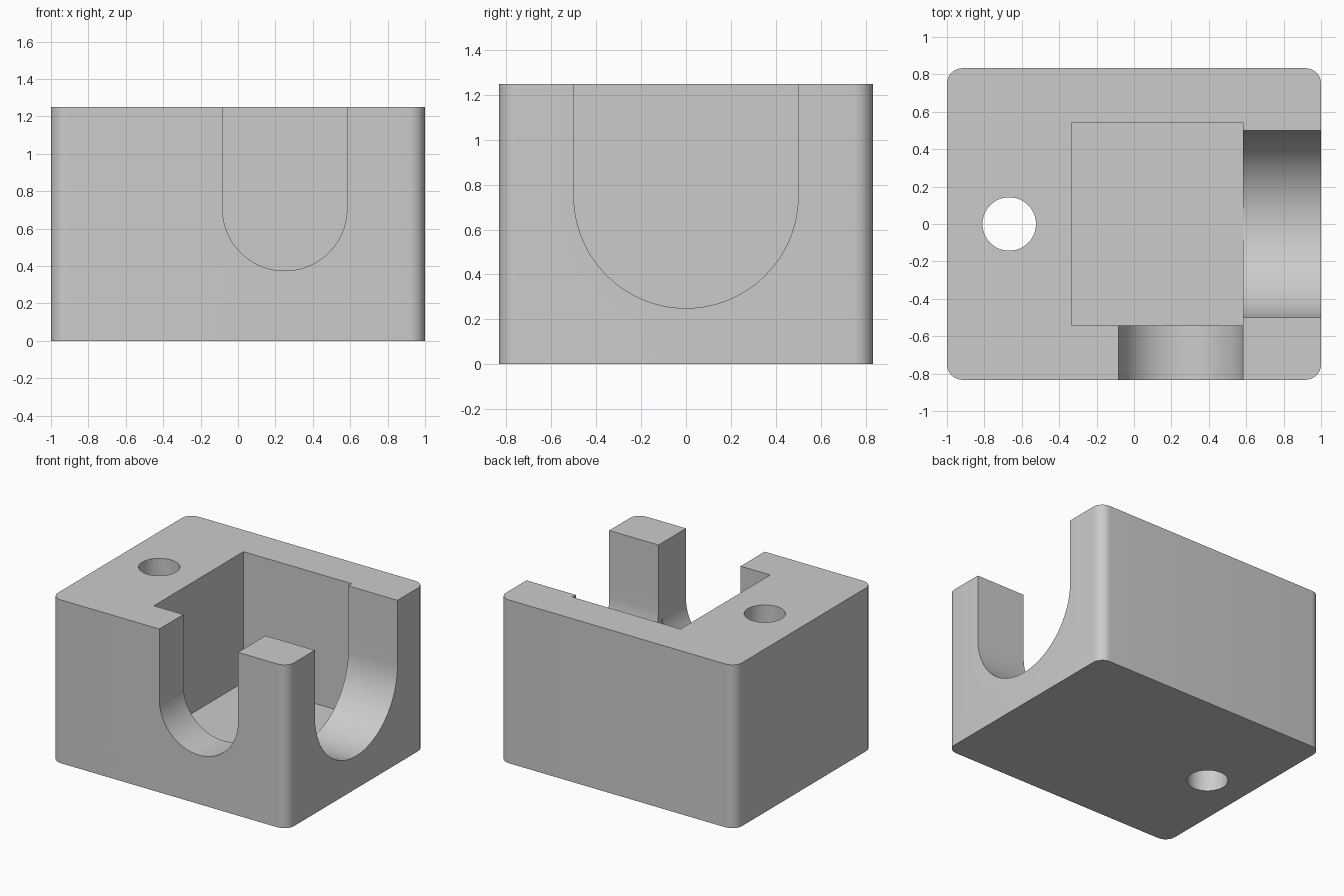
import bpy
import bmesh
from math import cos, sin, pi
from mathutils import Vector

old = bpy.data.objects.get("Cube")
if old:
    bpy.data.objects.remove(old, do_unlink=True)

HALF_X, HALF_Y, HEIGHT = 1.0, 0.833, 1.25
FLOOR = 0.25
OVER = 1.5          # cutters rise past the top face

grey = bpy.data.materials.new("plain grey")
grey.use_nodes = True
colour = (0.6, 0.6, 0.6, 1)
grey.diffuse_color = colour
grey.node_tree.nodes["Principled BSDF"].inputs["Base Color"].default_value = colour


def prism(name, outline, sweep):
    """Extrude a closed outline of 3D points along a sweep vector."""
    bm = bmesh.new()
    face = bm.faces.new([bm.verts.new(p) for p in outline])
    result = bmesh.ops.extrude_face_region(bm, geom=[face])
    moved = [v for v in result["geom"] if isinstance(v, bmesh.types.BMVert)]
    bmesh.ops.translate(bm, verts=moved, vec=Vector(sweep))
    bmesh.ops.recalc_face_normals(bm, faces=bm.faces)
    mesh = bpy.data.meshes.new(name)
    bm.to_mesh(mesh)
    bm.free()
    mesh.materials.append(grey)
    obj = bpy.data.objects.new(name, mesh)
    bpy.context.collection.objects.link(obj)
    return obj


def arc(cx, cy, radius, start, end, steps):
    return [(cx + radius * cos(start + (end - start) * i / steps),
             cy + radius * sin(start + (end - start) * i / steps))
            for i in range(steps + 1)]


def u_shape(centre, radius, bottom):
    """Upright U outline, open above the block."""
    return (arc(centre, bottom + radius, radius, pi, 2 * pi, 48)
            + [(centre + radius, OVER), (centre - radius, OVER)])


# Block with rounded upright corners
r = 0.083
outline = []
for i, (sx, sy) in enumerate([(1, 1), (-1, 1), (-1, -1), (1, -1)]):
    outline += arc(sx * (HALF_X - r), sy * (HALF_Y - r), r,
                   i * pi / 2, (i + 1) * pi / 2, 10)
block = prism("block", [(x, y, 0) for x, y in outline], (0, 0, HEIGHT))

# Pocket, front slot, side slot and through hole
x0, x1, y1 = -0.333, 0.583, 0.542
pocket = prism("pocket_cutter",
               [(x0, -y1, FLOOR), (x1, -y1, FLOOR), (x1, y1, FLOOR), (x0, y1, FLOOR)],
               (0, 0, OVER - FLOOR))
front_slot = prism("front_slot_cutter",
                   [(x, -1, z) for x, z in u_shape(x1 - 0.333, 0.333, 0.375)],
                   (0, 0.6, 0))
side_slot = prism("side_slot_cutter",
                  [(0.4, y, z) for y, z in u_shape(0, 0.5, FLOOR)],
                  (0.8, 0, 0))
hole = prism("hole_cutter",
             [(x, y, -0.2) for x, y in arc(-0.667, 0, 0.143, 0, 2 * pi, 48)[:-1]],
             (0, 0, OVER + 0.2))

cutters = [pocket, front_slot, side_slot, hole]
for cutter in cutters:
    cutter.hide_render = True
    cut = block.modifiers.new(cutter.name, "BOOLEAN")
    cut.operation = "DIFFERENCE"
    cut.solver = "EXACT"
    cut.object = cutter

# Bake the cuts and drop the cutters
bpy.context.view_layer.update()
graph = bpy.context.evaluated_depsgraph_get()
baked = bpy.data.meshes.new_from_object(block.evaluated_get(graph))
block.modifiers.clear()
block.data = baked
for cutter in cutters:
    bpy.data.objects.remove(cutter, do_unlink=True)

# Smooth curved walls, crisp edges elsewhere
bpy.ops.object.select_all(action="DESELECT")
block.select_set(True)
bpy.context.view_layer.objects.active = block
bpy.ops.object.shade_smooth_by_angle(angle=pi / 6)
